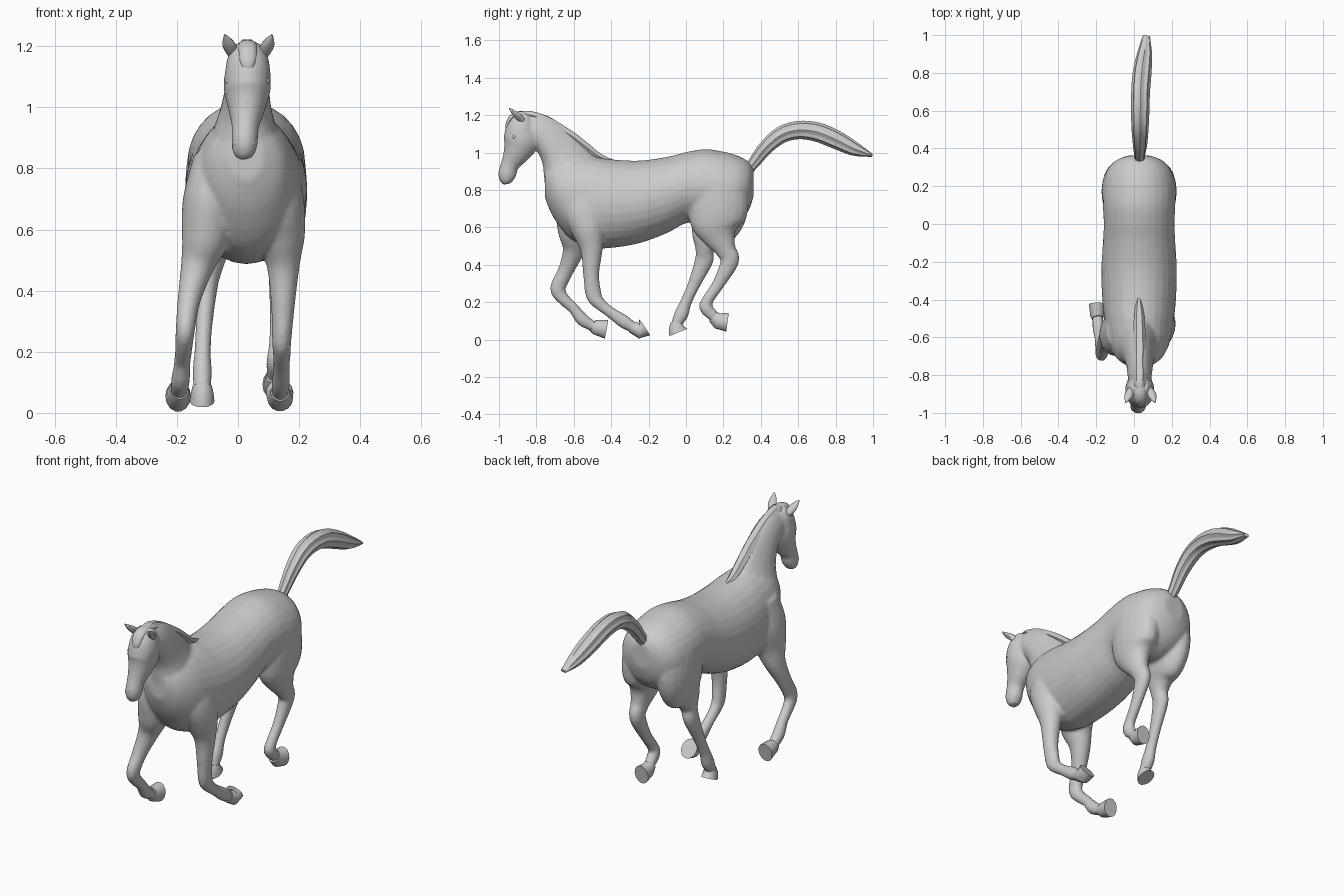
import bpy, bmesh, math
from mathutils import Vector


def spline(keys, steps):
    """Catmull-Rom through rows of (x, y, z, half width, half depth)."""
    rows = []
    for i in range(len(keys) - 1):
        a, b = keys[max(i - 1, 0)], keys[i]
        c, d = keys[i + 1], keys[min(i + 2, len(keys) - 1)]
        for s in range(steps):
            t = s / steps
            rows.append([0.5 * (2 * q + (r - p) * t + (2 * p - 5 * q + 4 * r - w) * t * t
                                + (3 * q - p - 3 * r + w) * t ** 3)
                         for p, q, r, w in zip(a, b, c, d)])
    rows.append(list(keys[-1]))
    return rows


def loft(bm, keys, steps=4, sides=20, axis=None, taper=0.0, ridges=0):
    """Skin elliptical rings along a path, closed at both ends."""
    rows = spline(keys, steps)
    pts = [Vector(r[:3]) for r in rows]
    rings = []
    for i, r in enumerate(rows):
        t = axis or (pts[min(i + 1, len(pts) - 1)] - pts[max(i - 1, 0)]).normalized()
        side = Vector((1, 0, 0))
        side = (side - t * side.dot(t)).normalized()
        up = side.cross(t)
        ring = []
        for k in range(sides):
            a = 2 * math.pi * k / sides
            f = 1 + (0.08 * math.cos(ridges * a) if ridges else 0)
            w = max(r[3], 0.002) * f * (1 + taper * math.sin(a))
            ring.append(bm.verts.new(pts[i] + side * w * math.cos(a)
                                     + up * max(r[4], 0.002) * f * math.sin(a)))
        rings.append(ring)
    for a, b in zip(rings, rings[1:]):
        for k in range(sides):
            j = (k + 1) % sides
            bm.faces.new((a[k], a[j], b[j], b[k]))
    bm.faces.new(rings[0][::-1])
    bm.faces.new(rings[-1])


def finish(name, bm, angle=40):
    bmesh.ops.recalc_face_normals(bm, faces=bm.faces[:])
    me = bpy.data.meshes.new(name)
    bm.to_mesh(me)
    bm.free()
    ob = bpy.data.objects.new(name, me)
    bpy.context.collection.objects.link(ob)
    bpy.ops.object.select_all(action='DESELECT')
    ob.select_set(True)
    bpy.context.view_layer.objects.active = ob
    bpy.ops.object.shade_smooth_by_angle(angle=math.radians(angle))
    return ob


def part(name, keys, **kw):
    bm = bmesh.new()
    loft(bm, keys, **kw)
    return finish(name, bm)


CX = 0.027
body = bmesh.new()

# Torso: y, bottom z, top z, half width
torso = [(-.755, .76, .92, .055), (-.71, .655, .96, .12), (-.62, .54, .985, .165),
         (-.5, .492, .98, .185), (-.4, .49, .964, .195), (-.25, .515, .957, .2),
         (-.1, .57, .977, .192), (0, .622, 1.002, .187), (.1, .62, 1.018, .192),
         (.2, .60, 1.005, .192), (.28, .63, .982, .172), (.335, .69, .95, .125), (.362, .77, .91, .06)]
loft(body, [(CX, y, (a + b) / 2, w, (b - a) / 2) for y, a, b, w in torso],
     sides=28, axis=Vector((0, 1, 0)))

# Neck
loft(body, [(.02, -.53, .80, .13, .18), (.022, -.60, .875, .12, .165), (.026, -.66, .99, .085, .122),
            (.03, -.725, 1.075, .07, .098), (.03, -.79, 1.125, .063, .086),
            (.03, -.85, 1.14, .055, .07)], taper=.25)

# Head
loft(body, [(.032, -.85, 1.205, .04, .03), (.032, -.867, 1.17, .064, .065), (.032, -.880, 1.12, .074, .086),
            (.03, -.882, 1.06, .077, .096), (.028, -.906, 1.0, .062, .074),
            (.024, -.94, .938, .045, .05), (.022, -.955, .888, .043, .049),
            (.02, -.958, .855, .038, .04), (.02, -.954, .832, .024, .022)])

# Front legs, shoulder to pastern
loft(body, [(-.085, -.56, .84, .06, .10), (-.095, -.58, .70, .085, .12), (-.105, -.595, .58, .08, .092),
            (-.133, -.60, .48, .055, .06), (-.16, -.642, .37, .038, .042),
            (-.172, -.685, .275, .032, .042), (-.177, -.658, .22, .029, .034),
            (-.182, -.60, .165, .027, .029), (-.188, -.555, .108, .031, .035),
            (-.193, -.50, .073, .028, .028), (-.195, -.475, .06, .03, .03)])
loft(body, [(.125, -.54, .84, .06, .10), (.13, -.54, .70, .085, .12), (.14, -.52, .58, .08, .09),
            (.148, -.505, .48, .054, .06), (.147, -.507, .35, .039, .043),
            (.143, -.494, .24, .032, .043), (.143, -.465, .195, .029, .034),
            (.143, -.41, .15, .027, .029), (.14, -.335, .098, .03, .036),
            (.138, -.285, .066, .028, .029), (.138, -.265, .055, .03, .03)])

# Hind legs, rump to pastern
loft(body, [(-.06, .15, .93, .06, .09), (-.073, .16, .84, .09, .15), (-.08, .172, .72, .092, .162),
            (-.08, .15, .62, .08, .145), (-.083, .115, .55, .06, .09), (-.09, .10, .48, .042, .05),
            (-.1, .097, .425, .036, .05), (-.11, .045, .30, .028, .034), (-.116, 0, .2, .027, .031),
            (-.117, -.025, .135, .032, .038), (-.117, -.048, .09, .029, .03), (-.116, -.05, .07, .03, .03)])
loft(body, [(.11, .15, .93, .06, .09), (.125, .16, .84, .09, .15), (.134, .172, .72, .092, .162),
            (.136, .165, .62, .082, .142), (.138, .18, .55, .062, .092), (.14, .212, .48, .044, .056),
            (.138, .234, .42, .037, .05), (.132, .175, .30, .028, .033), (.127, .118, .215, .027, .031),
            (.124, .106, .172, .031, .036), (.122, .145, .128, .029, .03), (.122, .16, .118, .03, .03)])

horse = finish("horse_body", body)
remesh = horse.modifiers.new("blend", 'REMESH')
remesh.mode = 'VOXEL'
remesh.voxel_size = .009
remesh.use_smooth_shade = True
smooth = horse.modifiers.new("soften", 'SMOOTH')
smooth.factor = .5
smooth.iterations = 5

# Hooves: flared toward a flat tilted sole
hooves = {
    "front_hoof_left": [(-.193, -.50, .074, .031, .033), (-.195, -.485, .066, .037, .04), (-.196, -.425, .055, .042, .052)],
    "front_hoof_right": [(.138, -.29, .068, .031, .033), (.138, -.25, .047, .042, .042), (.136, -.222, .066, .045, .053)],
    "hind_hoof_left": [(-.117, -.048, .09, .031, .033), (-.117, -.052, .065, .037, .042), (-.117, -.041, .038, .04, .053)],
    "hind_hoof_right": [(.122, .145, .122, .031, .033), (.122, .17, .1, .037, .044), (.122, .222, .093, .042, .052)],
}
for name, keys in hooves.items():
    part(name, keys, steps=1, sides=14)

# Tail with strand ridges
part("tail", [(.03, .335, .91, .025, .025), (.03, .37, .955, .028, .03), (.032, .43, 1.03, .036, .036),
              (.032, .51, 1.095, .042, .042), (.033, .6, 1.12, .045, .045), (.035, .7, 1.11, .046, .048),
              (.043, .8, 1.07, .046, .046), (.056, .9, 1.02, .037, .035), (.065, .995, .985, .018, .008)],
     sides=40, ridges=8)

# Mane along the crest, and forelock
part("mane", [(.025, -.38, .952, .006, .006), (.027, -.46, .976, .022, .018), (.028, -.53, 1.027, .028, .022),
              (.03, -.62, 1.094, .03, .024), (.03, -.74, 1.168, .03, .024), (.03, -.83, 1.2, .03, .022),
              (.03, -.88, 1.203, .022, .015)], sides=24, ridges=6)
part("forelock", [(.032, -.84, 1.2, .022, .016), (.032, -.89, 1.205, .03, .016), (.032, -.93, 1.187, .03, .016),
                  (.032, -.953, 1.15, .025, .012), (.032, -.958, 1.125, .016, .006)], sides=12)

# Ears, eyes and nostrils on both sides of the head
for side, s in (("left", -1), ("right", 1)):
    part(f"ear_{side}", [(.034 + s * .04, -.868, 1.165, .016, .016), (.034 + s * .055, -.89, 1.187, .022, .018),
                         (.034 + s * .066, -.917, 1.21, .02, .014), (.034 + s * .077, -.945, 1.237, .003, .003)],
         sides=10, steps=3)
    for name, loc, r in (("eye", (.031 + s * .06, -.918, 1.085), .013),
                         ("nostril", (.021 + s * .025, -.98, .883), .011)):
        bm = bmesh.new()
        bmesh.ops.create_uvsphere(bm, u_segments=12, v_segments=8, radius=r)
        bmesh.ops.translate(bm, verts=bm.verts, vec=loc)
        finish(f"{name}_{side}", bm)
